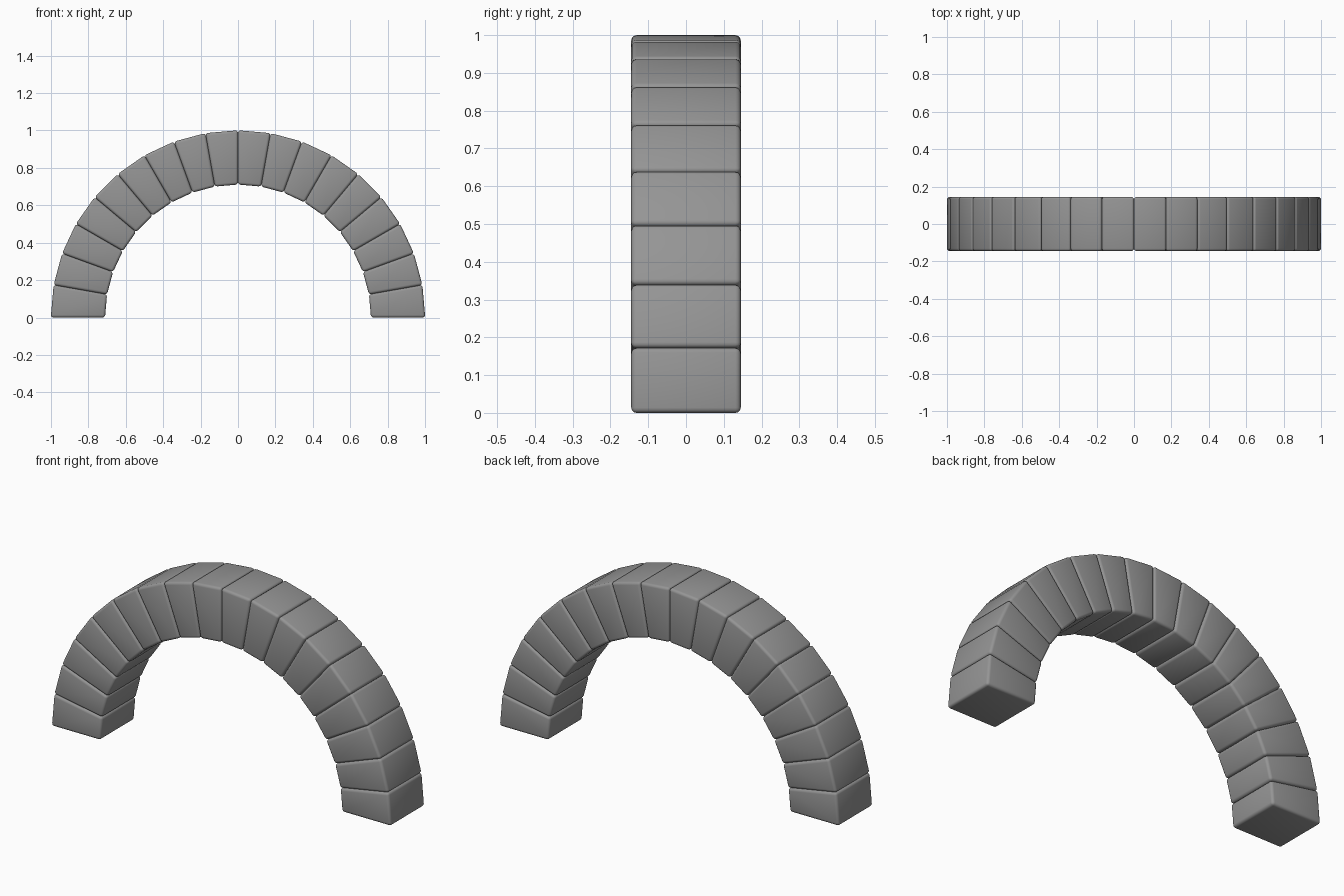
import bpy, bmesh, math

if "Cube" in bpy.data.objects:
    bpy.data.objects.remove(bpy.data.objects["Cube"])

R_OUT, R_IN, HALF_DEPTH, COUNT = 1.001, 0.711, 0.145, 18

stone = bpy.data.materials.new("grey stone")
stone.diffuse_color = (0.3, 0.3, 0.3, 1)
stone.use_nodes = True
stone.node_tree.nodes["Principled BSDF"].inputs["Base Color"].default_value = stone.diffuse_color


def arch_block(i):
    """One wedge-shaped block of the arch with rounded edges."""
    a0, a1 = (math.pi * k / COUNT for k in (i, i + 1))
    section = [(R_IN, a0), (R_OUT, a0), (R_OUT, a1), (R_IN, a1)]
    bm = bmesh.new()
    front = bm.faces.new([bm.verts.new((r * math.cos(a), -HALF_DEPTH, r * math.sin(a)))
                          for r, a in section])
    ext = bmesh.ops.extrude_face_region(bm, geom=[front])
    back = [v for v in ext["geom"] if isinstance(v, bmesh.types.BMVert)]
    bmesh.ops.translate(bm, verts=back, vec=(0, 2 * HALF_DEPTH, 0))
    bmesh.ops.recalc_face_normals(bm, faces=bm.faces)
    bmesh.ops.bevel(bm, geom=bm.edges[:], offset=0.014, segments=3,
                    profile=0.5, affect='EDGES')
    for f in bm.faces:
        f.smooth = True
    me = bpy.data.meshes.new("arch_block")
    bm.to_mesh(me)
    bm.free()
    me.materials.append(stone)
    ob = bpy.data.objects.new(f"arch_block_{i + 1:02d}", me)
    bpy.context.collection.objects.link(ob)


# Half ring of blocks from right foot to left foot
for i in range(COUNT):
    arch_block(i)
